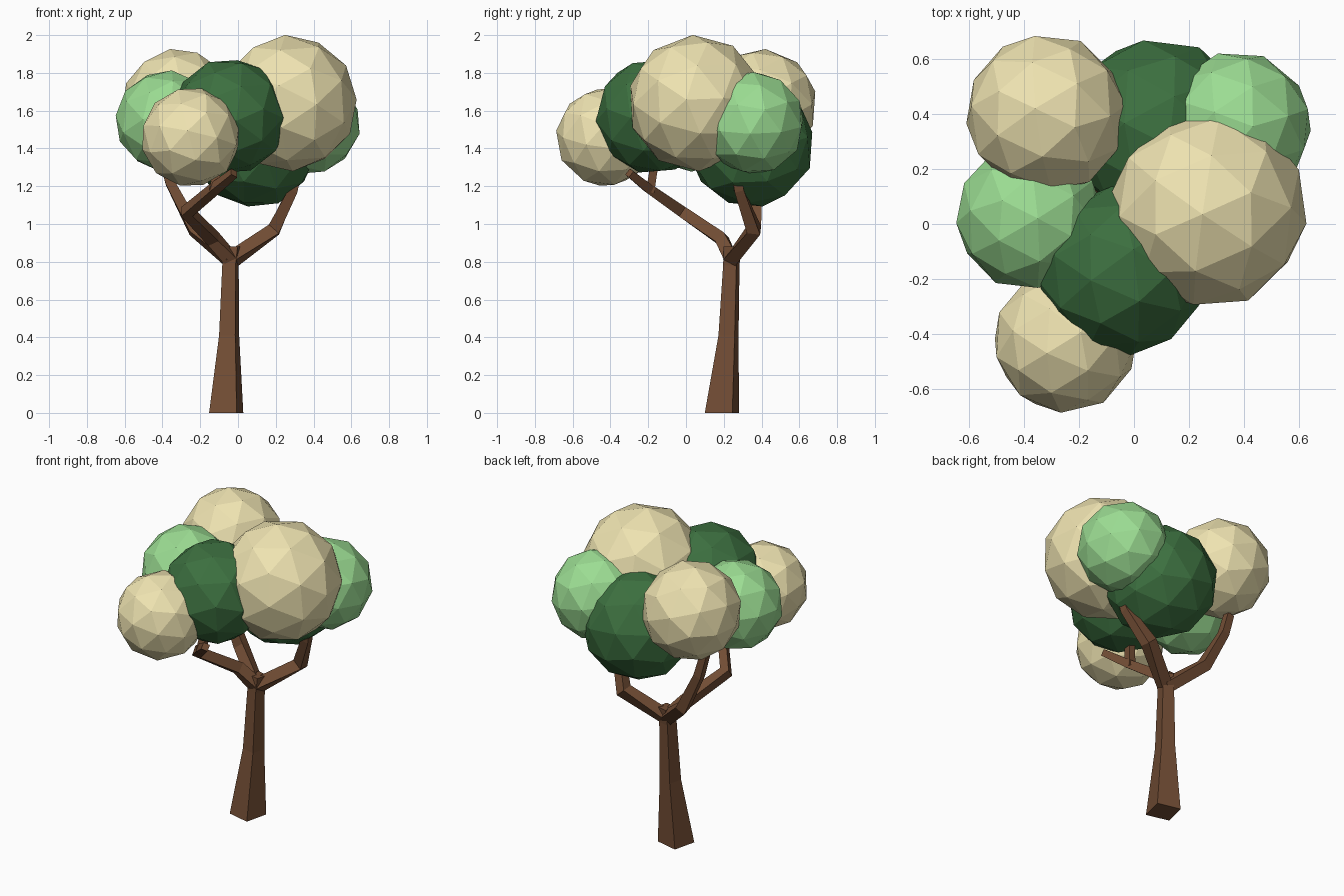
import bpy, bmesh, math, random
from mathutils import Vector, Euler

if "Cube" in bpy.data.objects:
    bpy.data.objects.remove(bpy.data.objects["Cube"])

random.seed(4)


def material(name, rgb):
    m = bpy.data.materials.new(name)
    m.diffuse_color = (*rgb, 1)
    m.use_nodes = True
    m.node_tree.nodes["Principled BSDF"].inputs["Base Color"].default_value = m.diffuse_color
    return m


BARK = material("bark", (0.17, 0.075, 0.035))
CREAM = material("cream_leaf", (0.86, 0.77, 0.44))
DARK = material("dark_leaf", (0.045, 0.16, 0.05))
LIGHT = material("light_leaf", (0.33, 0.72, 0.29))


def finish(bm, name, mat):
    bmesh.ops.recalc_face_normals(bm, faces=bm.faces)
    me = bpy.data.meshes.new(name)
    bm.to_mesh(me)
    bm.free()
    me.materials.append(mat)
    ob = bpy.data.objects.new(name, me)
    bpy.context.collection.objects.link(ob)
    return ob


def limb(name, path, turn=0.0, level=False):
    """Four-sided tube along (x, y, z, side width) points."""
    bm = bmesh.new()
    pts = [Vector(p[:3]) for p in path]
    rings = []
    for i, p in enumerate(pts):
        d = (pts[min(i + 1, len(pts) - 1)] - pts[max(i - 1, 0)]).normalized()
        if level:
            d = Vector((0, 0, 1))
        u = (Vector((1, 0, 0)) - d * d.x).normalized()
        v = d.cross(u)
        r = path[i][3] / math.sqrt(2)
        angles = [math.radians(turn + 45 + 90 * k) for k in range(4)]
        rings.append([bm.verts.new(p + r * (math.cos(a) * u + math.sin(a) * v))
                      for a in angles])
    for a, b in zip(rings, rings[1:]):
        for k in range(4):
            bm.faces.new((a[k], a[(k + 1) % 4], b[(k + 1) % 4], b[k]))
    bm.faces.new(rings[0])
    bm.faces.new(rings[-1])
    return finish(bm, name, BARK)


# Trunk: tapered square column, flared at the foot
limb("trunk", [(-.0625, .19, 0, .15), (-.047, .225, .41, .088),
               (-.04, .24, .78, .072), (-.03, .245, .88, .075)], -13.6, True)

# Branches
limb("right_branch", [(-.035, .24, .81, .07), (.19, .36, .97, .07),
                      (.29, .28, 1.18, .05), (.33, .25, 1.36, .045)])
limb("left_branch", [(-.035, .24, .81, .07), (-.23, .36, .97, .065),
                     (-.36, .38, 1.22, .05), (-.40, .38, 1.36, .045)])
limb("front_branch", [(-.035, .24, .81, .07), (-.13, .19, .92, .065),
                      (-.27, -.02, 1.065, .06), (-.12, -.2, 1.19, .05),
                      (-.02, -.3, 1.27, .04)])
limb("front_twig", [(-.13, -.19, 1.17, .045), (-.10, -.16, 1.36, .04)])

# Leaf clumps: faceted balls (x, y, z, radius)
clumps = [
    ("cream_clump", CREAM, [(.27, .052, 1.64, .362), (-.32, .40, 1.635, .295),
                            (-.25, -.425, 1.46, .265)]),
    ("dark_clump", DARK, [(-.045, -.17, 1.57, .31), (.09, .345, 1.42, .335)]),
    ("light_clump", LIGHT, [(.375, .355, 1.535, .275), (-.38, .025, 1.545, .27)]),
]
for name, mat, balls in clumps:
    for i, (x, y, z, r) in enumerate(balls, 1):
        bm = bmesh.new()
        bmesh.ops.create_icosphere(bm, subdivisions=2, radius=r)
        rot = Euler([random.uniform(0, 6.28) for _ in range(3)]).to_matrix()
        bmesh.ops.rotate(bm, verts=bm.verts, matrix=rot)
        bmesh.ops.translate(bm, verts=bm.verts, vec=(x, y, z))
        finish(bm, f"{name}_{i}", mat)
